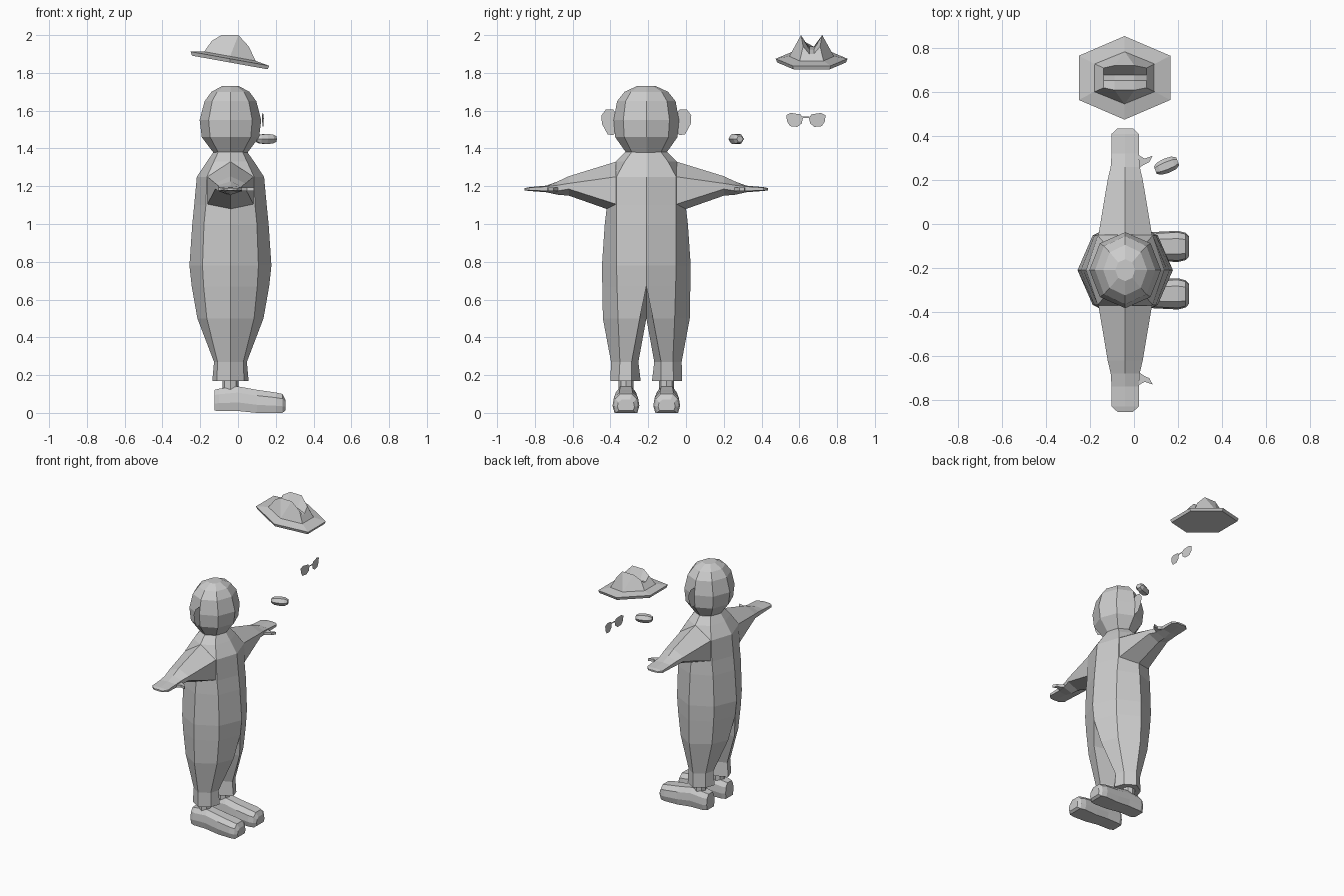
import bpy, bmesh, math

grey = bpy.data.materials.new("plain grey")
grey.diffuse_color = (0.6, 0.6, 0.6, 1)
BODY = (-0.04, -0.21, 0)   # axis of the figure, which faces +x


def finish(name, bm, loc=BODY, mirror=False):
    bmesh.ops.recalc_face_normals(bm, faces=bm.faces[:])
    me = bpy.data.meshes.new(name)
    bm.to_mesh(me)
    bm.free()
    me.materials.append(grey)
    ob = bpy.data.objects.new(name, me)
    ob.location = loc
    bpy.context.collection.objects.link(ob)
    if mirror:
        m = ob.modifiers.new("Mirror", 'MIRROR')
        m.use_axis = (False, True, False)
    return ob


def loft(name, rings, loc=BODY, mirror=False, start=True, end=True, closed=True):
    bm = bmesh.new()
    vs = [[bm.verts.new(p) for p in r] for r in rings]
    n = len(rings[0])
    for a, b in zip(vs, vs[1:]):
        for i in range(n if closed else n - 1):
            j = (i + 1) % n
            bm.faces.new((a[i], a[j], b[j], b[i]))
    if start:
        bm.faces.new(vs[0])
    if end:
        bm.faces.new(vs[-1])
    if closed:
        # drop walls buried on the mirror plane
        buried = [f for f in bm.faces if mirror and all(abs(v.co.y) < 1e-5 for v in f.verts)]
        bmesh.ops.delete(bm, geom=buried, context='FACES')
    return finish(name, bm, loc, mirror)


def plate(name, pts, thick, loc=BODY, mirror=False):
    """Flat polygon, extruded by the vector thick (or left as a sheet)."""
    bm = bmesh.new()
    f = bm.faces.new([bm.verts.new(p) for p in pts])
    if thick:
        r = bmesh.ops.extrude_face_region(bm, geom=[f])
        top = [v for v in r["geom"] if isinstance(v, bmesh.types.BMVert)]
        bmesh.ops.translate(bm, verts=top, vec=thick)
    return finish(name, bm, loc, mirror)


# torso: eight-sided rings (z, front, corner x, corner y, side)
def torso_ring(z, f, cx, cy, s):
    return [(f, 0, z), (cx, cy, z), (0, s, z), (-cx, cy, z),
            (-f, 0, z), (-cx, -cy, z), (0, -s, z), (cx, -cy, z)]


loft("torso", [torso_ring(*r) for r in (
    (0.78, 0.217, 0.148, 0.158, 0.235), (1.0, 0.202, 0.140, 0.158, 0.220),
    (1.1, 0.192, 0.130, 0.158, 0.208), (1.25, 0.178, 0.125, 0.158, 0.190),
    (1.33, 0.125, 0.088, 0.115, 0.162), (1.38, 0.090, 0.065, 0.078, 0.112))],
    start=False)


# trouser legs: six-sided rings (z, front x, front y, corner x, corner y, outer, inner)
def leg_ring(z, f, fy, cx, cy, out, inn):
    return [(f, fy, z), (cx, cy, z), (0, out, z), (-cx, cy, z), (-f, fy, z), (0, inn, z)]


loft("trouser_leg", [leg_ring(*r) for r in (
    (0.78, 0.217, 0.0, 0.148, 0.158, 0.235, 0.0),
    (0.67, 0.205, 0.0, 0.142, 0.155, 0.233, 0.0),
    (0.50, 0.175, 0.035, 0.125, 0.150, 0.230, 0.0),
    (0.27, 0.087, 0.078, 0.068, 0.140, 0.187, 0.042),
    (0.17, 0.096, 0.078, 0.072, 0.145, 0.190, 0.030))],
    mirror=True, start=False)


# ankles
def circle(z, rx, ry, cy, n=8):
    return [(rx * math.cos(2 * math.pi * i / n), cy + ry * math.sin(2 * math.pi * i / n), z)
            for i in range(n)]


loft("ankle", [circle(z, 0.043, 0.040, 0.107) for z in (0.11, 0.20)], mirror=True)


# shoes: sections along x (x, half width, bottom, top)
def shoe_ring(x, w, b, t):
    h = t - b
    return [(x, 0.108 + w * u, b + h * v) for u, v in (
        (-0.85, 0), (0.85, 0), (1, 0.35), (0.9, 0.75), (0.5, 1), (-0.5, 1), (-0.9, 0.75), (-1, 0.35))]


loft("shoe", [shoe_ring(*r) for r in (
    (-0.085, 0.045, 0.012, 0.122), (-0.06, 0.058, 0.010, 0.128), (0.04, 0.060, 0.010, 0.140),
    (0.14, 0.066, 0.0, 0.122), (0.24, 0.071, 0.0, 0.108),
    (0.275, 0.062, 0.0, 0.100), (0.291, 0.045, 0.012, 0.070))], mirror=True)

# arms and hands: sections along y (y, half width, top, upper edge, lower edge, bottom)
loft("arm", [[(0, y, t), (w, y, m), (w, y, l), (0, y, b), (-w, y, l), (-w, y, m)]
             for y, w, t, m, l, b in (
    (0.16, 0.122, 1.330, 1.250, 1.105, 1.062), (0.41, 0.080, 1.253, 1.215, 1.185, 1.150),
    (0.47, 0.066, 1.225, 1.205, 1.175, 1.155), (0.53, 0.062, 1.203, 1.198, 1.175, 1.168),
    (0.62, 0.062, 1.195, 1.193, 1.178, 1.175), (0.645, 0.035, 1.190, 1.188, 1.180, 1.178))],
    mirror=True)
plate("thumb", [(x, y, 1.176) for x, y in (
    (0.05, 0.455), (0.085, 0.480), (0.11, 0.492), (0.125, 0.520), (0.088, 0.508), (0.05, 0.530))],
    (0, 0, 0.018), mirror=True)

# head
loft("head", [circle(z, rx, ry, 0) for z, rx, ry in (
    (1.375, 0.088, 0.105), (1.46, 0.152, 0.165), (1.55, 0.163, 0.173), (1.65, 0.137, 0.155),
    (1.70, 0.100, 0.115), (1.73, 0.045, 0.050))])

# ears: thin sheets beside the head
plate("ear", [(0, y, z) for y, z in (
    (0.15, 1.57), (0.175, 1.605), (0.215, 1.605), (0.238, 1.575), (0.235, 1.53),
    (0.205, 1.475), (0.175, 1.47), (0.15, 1.50))], None, mirror=True)

# nose: slanted six-sided bean floating beside the head
nose = loft("nose", [[(x, r * math.cos(k * math.pi / 3), 0.9 * r * math.sin(k * math.pi / 3))
                      for k in range(6)] for x, r in (
    (-0.055, 0.018), (-0.035, 0.030), (0.0, 0.034), (0.035, 0.031), (0.055, 0.019))],
    loc=(0.148, 0.265, 1.45))
nose.rotation_euler = (0, 0, math.radians(22))

# glasses: two thin lenses and a bridge
G = (0.13, 0.635, 0)
plate("lens", [(0.008 - 0.1 * y, y, z) for y, z in (
    (0.016, 1.560), (0.028, 1.580), (0.080, 1.588), (0.104, 1.576), (0.100, 1.543),
    (0.084, 1.518), (0.045, 1.514), (0.022, 1.533))], None, loc=G, mirror=True)
plate("bridge", [(0.007, y, z) for y, z in (
    (-0.02, 1.560), (0.02, 1.560), (0.02, 1.568), (-0.02, 1.568))], None, loc=G)

# hat brim: tilted hexagon, closed below and rising to the crown
H = (-0.043, 0.665, 0)
HEX = ((0, 1), (1, 0.53), (1, -0.53), (0, -1), (-1, -0.53), (-1, 0.53))


def brim_ring(rx, ry, z):
    return [(rx * u, ry * v, z - 0.18 * rx * u) for u, v in HEX]


loft("hat_brim", [brim_ring(0.200, 0.182, 1.855), brim_ring(0.208, 0.190, 1.875),
                  brim_ring(0.138, 0.120, 1.888)], loc=H)

# hat crown: two ridges with a crease between
# (base x, base half width, ridge x, ridge half width, ridge z, crease z)
loft("hat_crown", [[(bx, -b, 1.885 - 0.18 * bx), (rx, -r, rz), (rx, -0.012, cz), (rx, 0.012, cz),
                    (rx, r, rz), (bx, b, 1.885 - 0.18 * bx)]
                   for bx, b, rx, r, rz, cz in (
    (-0.138, 0.064, -0.095, 0.045, 1.970, 1.940), (0, 0.120, -0.045, 0.056, 2.0, 1.930),
    (0, 0.120, 0.045, 0.056, 2.0, 1.925), (0.138, 0.064, 0.100, 0.045, 1.940, 1.900))],
    loc=H, closed=False)
